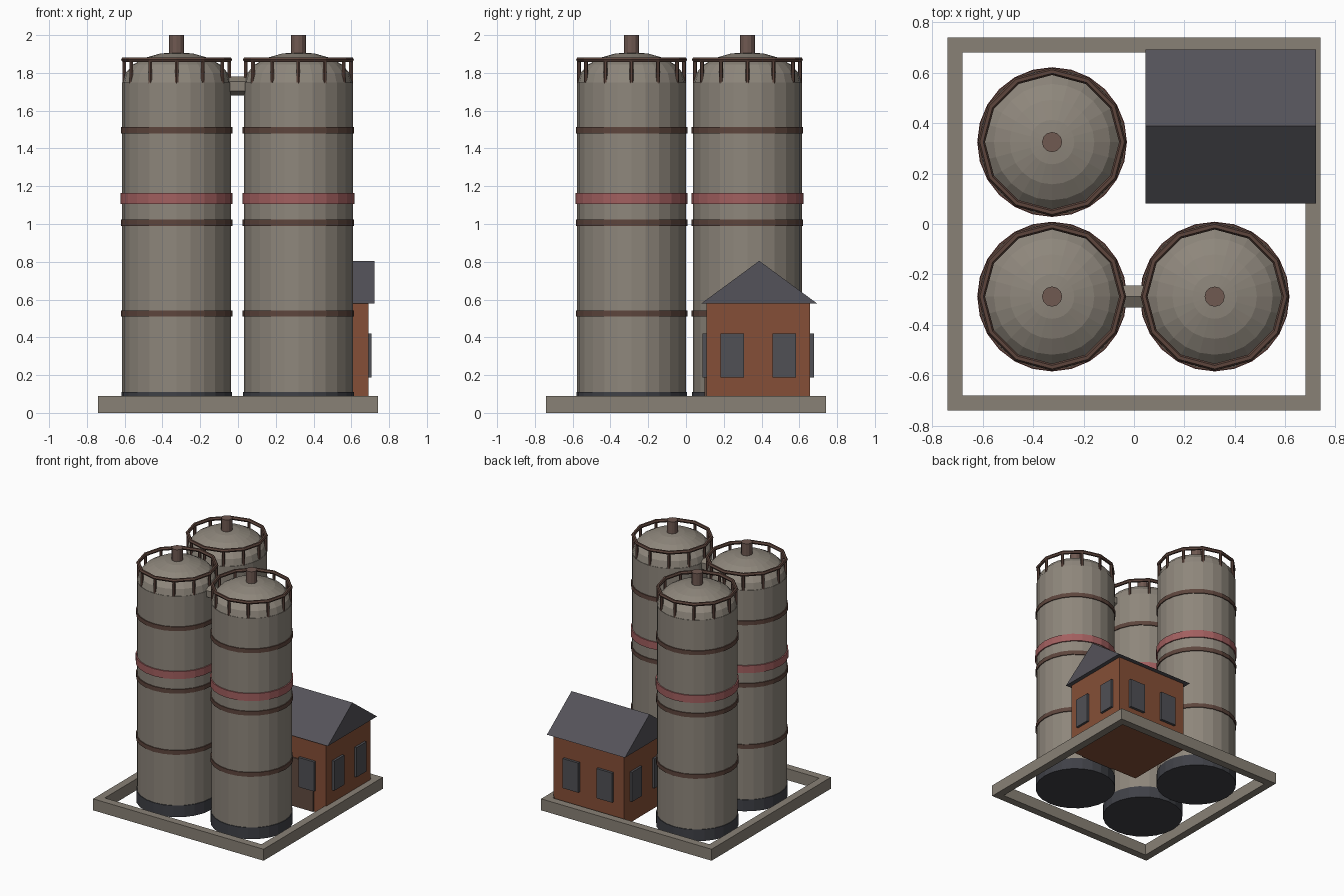
import bpy, bmesh, math
from mathutils import Matrix, Vector

cube = bpy.data.objects.get("Cube")
if cube:
    bpy.data.objects.remove(cube, do_unlink=True)


def material(name, r, g, b):
    m = bpy.data.materials.new(name)
    m.use_nodes = True
    m.diffuse_color = (r, g, b, 1)
    bsdf = next(n for n in m.node_tree.nodes if n.type == 'BSDF_PRINCIPLED')
    bsdf.inputs["Base Color"].default_value = (r, g, b, 1)
    return m


CONCRETE = material("pale concrete", 0.27, 0.24, 0.20)
KERB = material("kerb stone", 0.25, 0.22, 0.18)
RUST = material("rusty brown", 0.11, 0.06, 0.046)
PIPE = material("pipe brown", 0.16, 0.10, 0.083)
RED = material("faded red", 0.36, 0.115, 0.115)
BASE = material("dark plinth", 0.05, 0.052, 0.062)
BRICK = material("brick", 0.235, 0.078, 0.038)
ROOF = material("slate roof", 0.088, 0.085, 0.10)
GLASS = material("window grey", 0.08, 0.08, 0.09)
DOOR = material("door brown", 0.12, 0.07, 0.053)


def finish(name, bm, mat):
    bmesh.ops.recalc_face_normals(bm, faces=bm.faces[:])
    mesh = bpy.data.meshes.new(name)
    bm.to_mesh(mesh)
    bm.free()
    mesh.materials.append(mat)
    ob = bpy.data.objects.new(name, mesh)
    bpy.context.collection.objects.link(ob)
    return ob


def add_box(bm, lo, hi):
    lo, hi = Vector(lo), Vector(hi)
    m = Matrix.Translation((lo + hi) / 2) @ Matrix.Diagonal((*(hi - lo), 1))
    bmesh.ops.create_cube(bm, size=1, matrix=m)


def box(name, lo, hi, mat):
    bm = bmesh.new()
    add_box(bm, lo, hi)
    return finish(name, bm, mat)


def lathe(name, x, y, profile, mat, sides=24, closed=False):
    """Spin a (radius, z) profile round a vertical axis."""
    bm = bmesh.new()
    vs = [bm.verts.new((r, 0, z)) for r, z in profile]
    pairs = list(zip(vs, vs[1:] + vs[:1])) if closed else list(zip(vs, vs[1:]))
    edges = [bm.edges.new(p) for p in pairs]
    bmesh.ops.spin(bm, geom=vs + edges, cent=(0, 0, 0), axis=(0, 0, 1),
                   angle=math.tau, steps=sides, use_duplicate=False)
    bmesh.ops.remove_doubles(bm, verts=bm.verts[:], dist=0.0002)
    bmesh.ops.translate(bm, verts=bm.verts[:], vec=(x, y, 0))
    return finish(name, bm, mat)


def drum(name, x, y, r, z0, z1, mat, sides=24):
    return lathe(name, x, y, [(0, z0), (r, z0), (r, z1), (0, z1)], mat, sides)


def silo(label, x, y):
    drum(label + "_plinth", x, y, 0.293, 0.02, 0.11, BASE)
    drum(label + "_body", x, y, 0.288, 0.11, 1.75, CONCRETE)
    # Domed cap and vent pipe
    dome = [(0.285 * math.sin(a), 1.75 + 0.16 * math.cos(a))
            for a in (math.radians(18 * k) for k in range(6))]
    lathe(label + "_dome", x, y, dome, CONCRETE)
    drum(label + "_vent_pipe", x, y, 0.04, 1.86, 2.0, PIPE, 12)
    # Hoops round the body
    for i, z in enumerate((0.51, 0.99, 1.48)):
        drum(f"{label}_hoop_{i + 1}", x, y, 0.295, z, z + 0.033, RUST)
    drum(label + "_red_band", x, y, 0.297, 1.105, 1.163, RED)
    # Top railing
    ring = [(0.28 + 0.014 * math.cos(a), 1.87 + 0.014 * math.sin(a))
            for a in (math.radians(60 * k) for k in range(6))]
    lathe(label + "_handrail", x, y, ring, RUST, 12, closed=True)
    bm = bmesh.new()
    for k in range(12):
        a = math.tau * k / 12
        m = Matrix.Translation((x + 0.278 * math.cos(a), y + 0.278 * math.sin(a), 1.807))
        bmesh.ops.create_cone(bm, cap_ends=True, segments=6, radius1=0.011,
                              radius2=0.011, depth=0.125, matrix=m)
    finish(label + "_railing_posts", bm, RUST)


silo("right_front_silo", -0.325, -0.288)
silo("left_front_silo", 0.32, -0.288)
silo("right_back_silo", -0.325, 0.325)

# Hexagonal duct between the front silos
bm = bmesh.new()
duct = Matrix.Translation((0, -0.288, 1.73)) @ Matrix.Rotation(math.pi / 2, 4, 'Y') \
    @ Matrix.Rotation(math.pi / 2, 4, 'Z')
bmesh.ops.create_cone(bm, cap_ends=True, segments=6, radius1=0.05, radius2=0.05,
                      depth=0.16, matrix=duct)
finish("connecting_duct", bm, KERB)

# Square kerb frame: mitred ring, open in the middle
bm = bmesh.new()
loops = [[bm.verts.new((sx * r, sy * r, z)) for sx, sy in ((-1, -1), (1, -1), (1, 1), (-1, 1))]
         for r, z in ((0.74, 0), (0.74, 0.09), (0.68, 0.09), (0.68, 0))]
for a, b in zip(loops, loops[1:] + loops[:1]):
    for i in range(4):
        j = (i + 1) % 4
        bm.faces.new((a[i], a[j], b[j], b[i]))
finish("kerb_frame", bm, KERB)

# House walls
HX, HY = 0.3825, 0.3825
X0, X1, Y0, Y1 = 0.077, 0.69, 0.108, 0.657
box("house_walls", (X0, Y0, 0.02), (X1, Y1, 0.58), BRICK)

# Gabled roof prism with the ridge along x
bm = bmesh.new()
gables = [[bm.verts.new((x, y, z)) for y, z in ((0.082, 0.58), (0.693, 0.58), (0.388, 0.805))]
          for x in (0.045, 0.722)]
bm.faces.new(gables[0])
bm.faces.new(gables[1])
for i in range(3):
    j = (i + 1) % 3
    bm.faces.new((gables[0][i], gables[0][j], gables[1][j], gables[1][i]))
finish("house_roof", bm, ROOF)

# Two windows on every wall
bm = bmesh.new()
for s in (-1, 1):
    c = HX + s * 0.147
    for y in (Y0, Y1):
        add_box(bm, (c - 0.068, y - 0.02, 0.188), (c + 0.068, y + 0.02, 0.42))
    c = HY + s * 0.138
    for x in (X0, X1):
        add_box(bm, (x - 0.018, c - 0.062, 0.188), (x + 0.018, c + 0.062, 0.42))
finish("house_windows", bm, GLASS)

# Front door panel
box("house_door", (HX - 0.09, Y0 - 0.009, 0.02), (HX + 0.2, Y0 + 0.01, 0.4), DOOR)
